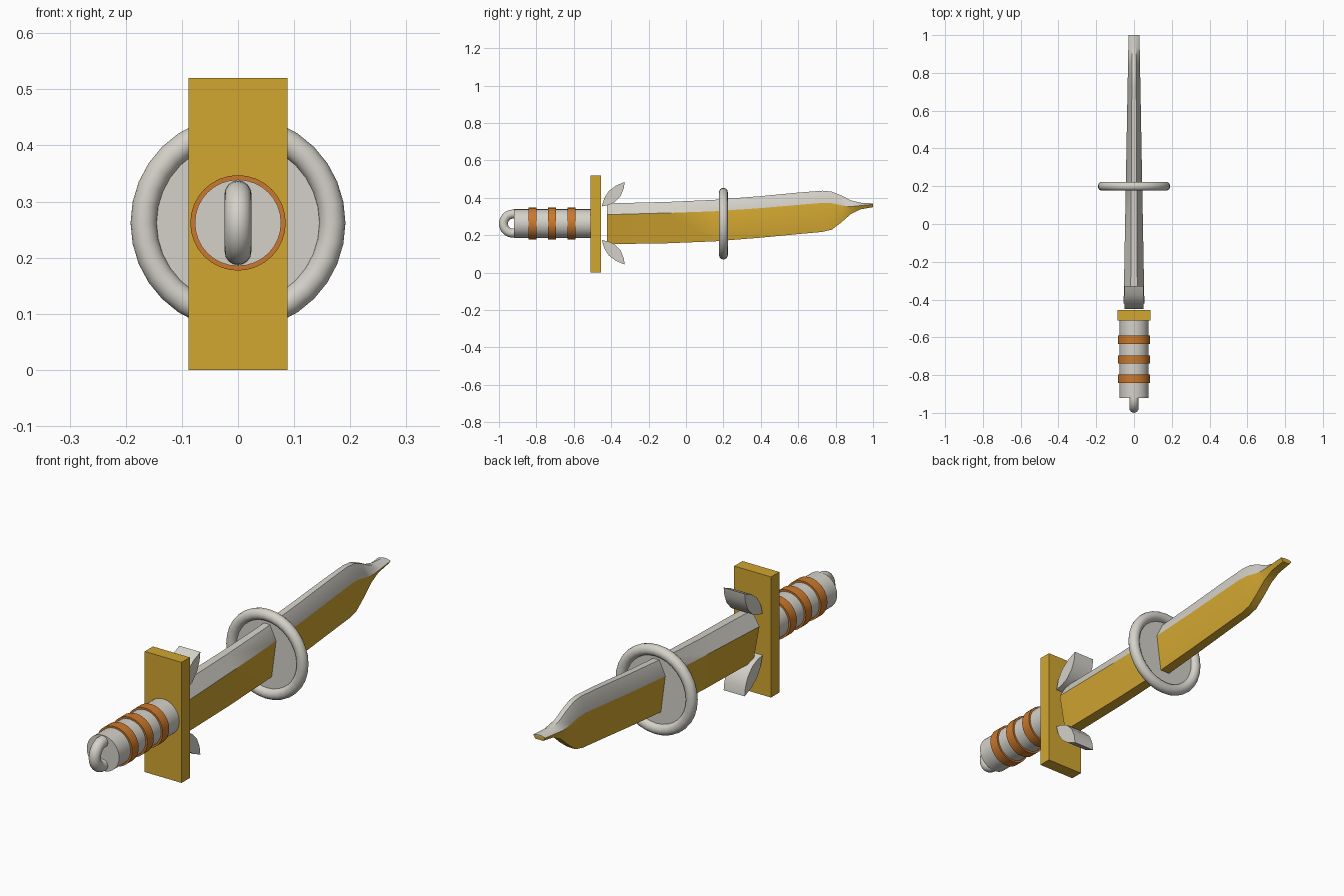
import bpy, bmesh, math
from mathutils import Matrix

if "Cube" in bpy.data.objects:
    bpy.data.objects.remove(bpy.data.objects["Cube"])

CZ = 0.262  # height of the long axis


def material(name, rgb):
    m = bpy.data.materials.new(name)
    m.diffuse_color = (*rgb, 1)
    m.use_nodes = True
    m.node_tree.nodes["Principled BSDF"].inputs["Base Color"].default_value = m.diffuse_color
    return m


STEEL = material("pale steel", (0.66, 0.64, 0.58))
GOLD = material("gold", (0.64, 0.38, 0.03))
ORANGE = material("copper orange", (0.60, 0.19, 0.025))


def finish(name, bm, *mats, smooth=False):
    bmesh.ops.recalc_face_normals(bm, faces=bm.faces)
    me = bpy.data.meshes.new(name)
    bm.to_mesh(me)
    bm.free()
    ob = bpy.data.objects.new(name, me)
    bpy.context.collection.objects.link(ob)
    for m in mats:
        me.materials.append(m)
    if smooth:
        bpy.ops.object.select_all(action='DESELECT')
        ob.select_set(True)
        bpy.context.view_layer.objects.active = ob
        bpy.ops.object.shade_smooth_by_angle(angle=math.radians(35))
    return ob


def cylinder_y(name, r, y0, y1, mat):
    bm = bmesh.new()
    mx = Matrix.Translation((0, (y0 + y1) / 2, CZ)) @ Matrix.Rotation(math.pi / 2, 4, 'X')
    bmesh.ops.create_cone(bm, cap_ends=True, segments=32, radius1=r, radius2=r,
                          depth=y1 - y0, matrix=mx)
    return finish(name, bm, mat, smooth=True)


def torus(name, major, minor, y, axis, mat):
    bpy.ops.mesh.primitive_torus_add(
        major_radius=major, minor_radius=minor, major_segments=32, minor_segments=16,
        location=(0, y, CZ), rotation=(math.pi / 2, 0, 0) if axis == 'Y' else (0, math.pi / 2, 0))
    ob = bpy.context.object
    ob.name = name
    ob.data.materials.append(mat)
    bpy.ops.object.shade_smooth_by_angle(angle=math.radians(35))


# handle, its bands and the pommel loop
cylinder_y("handle", 0.077, -0.92, -0.50, STEEL)
for i, y in enumerate((-0.82, -0.717, -0.612)):
    cylinder_y(f"handle_band_{i + 1}", 0.085, y - 0.022, y + 0.022, ORANGE)
torus("pommel_loop", 0.051, 0.024, -0.925, 'X', STEEL)

# guard plate
bm = bmesh.new()
bmesh.ops.create_cube(bm, size=1, matrix=Matrix.Translation((0, -0.482, 0.26))
                      @ Matrix.Diagonal((0.176, 0.056, 0.52, 1)))
finish("guard", bm, GOLD)

# leaf-shaped prongs beside the blade root, mirrored above and below
LEAF = [(-0.45, 0.090), (-0.437, 0.135), (-0.413, 0.172), (-0.375, 0.201), (-0.328, 0.221),
        (-0.333, 0.185), (-0.350, 0.145), (-0.382, 0.112), (-0.415, 0.097)]
for name, s in (("upper_prong", 1), ("lower_prong", -1)):
    bm = bmesh.new()
    f = bm.faces.new([bm.verts.new((-0.05, y, 0.264 + s * z)) for y, z in LEAF])
    ext = bmesh.ops.extrude_face_region(bm, geom=[f])
    bmesh.ops.translate(bm, vec=(0.1, 0, 0),
                        verts=[v for v in ext['geom'] if isinstance(v, bmesh.types.BMVert)])
    finish(name, bm, STEEL, smooth=True)

# blade: six-sided sections (y, top, shoulder, bottom), steel above the shoulder, gold below
SECTIONS = [(-0.422, 0.370, 0.310, 0.152), (-0.10, 0.378, 0.319, 0.157), (0.15, 0.389, 0.328, 0.167),
            (0.40, 0.409, 0.345, 0.187), (0.60, 0.428, 0.362, 0.206), (0.73, 0.438, 0.373, 0.218),
            (0.78, 0.433, 0.371, 0.230), (0.83, 0.413, 0.360, 0.268), (0.88, 0.387, 0.353, 0.312),
            (0.93, 0.374, 0.358, 0.338), (1.0, 0.370, 0.365, 0.350)]
bm = bmesh.new()
rings = []
for y, top, mid, bot in SECTIONS:
    t = (y + 0.422) / 1.422
    w = 0.055 - 0.026 * t
    wt, wb = 0.018 - 0.008 * t, 0.026 - 0.008 * t
    rings.append([bm.verts.new((x, y, z)) for x, z in
                  ((-wt, top), (wt, top), (w, mid), (wb, bot), (-wb, bot), (-w, mid))])
for a, b in zip(rings, rings[1:]):
    for i in range(6):
        j = (i + 1) % 6
        bm.faces.new((a[i], a[j], b[j], b[i])).material_index = int(2 <= i <= 4)
for r in (rings[0], rings[-1]):
    bm.faces.new((r[0], r[1], r[2], r[5]))
    bm.faces.new((r[5], r[2], r[3], r[4])).material_index = 1
finish("blade", bm, STEEL, GOLD, smooth=True)

# ring with a thin disc around the blade
torus("blade_ring", 0.168, 0.0235, 0.2, 'Y', STEEL)
cylinder_y("ring_disc", 0.15, 0.197, 0.203, STEEL)
